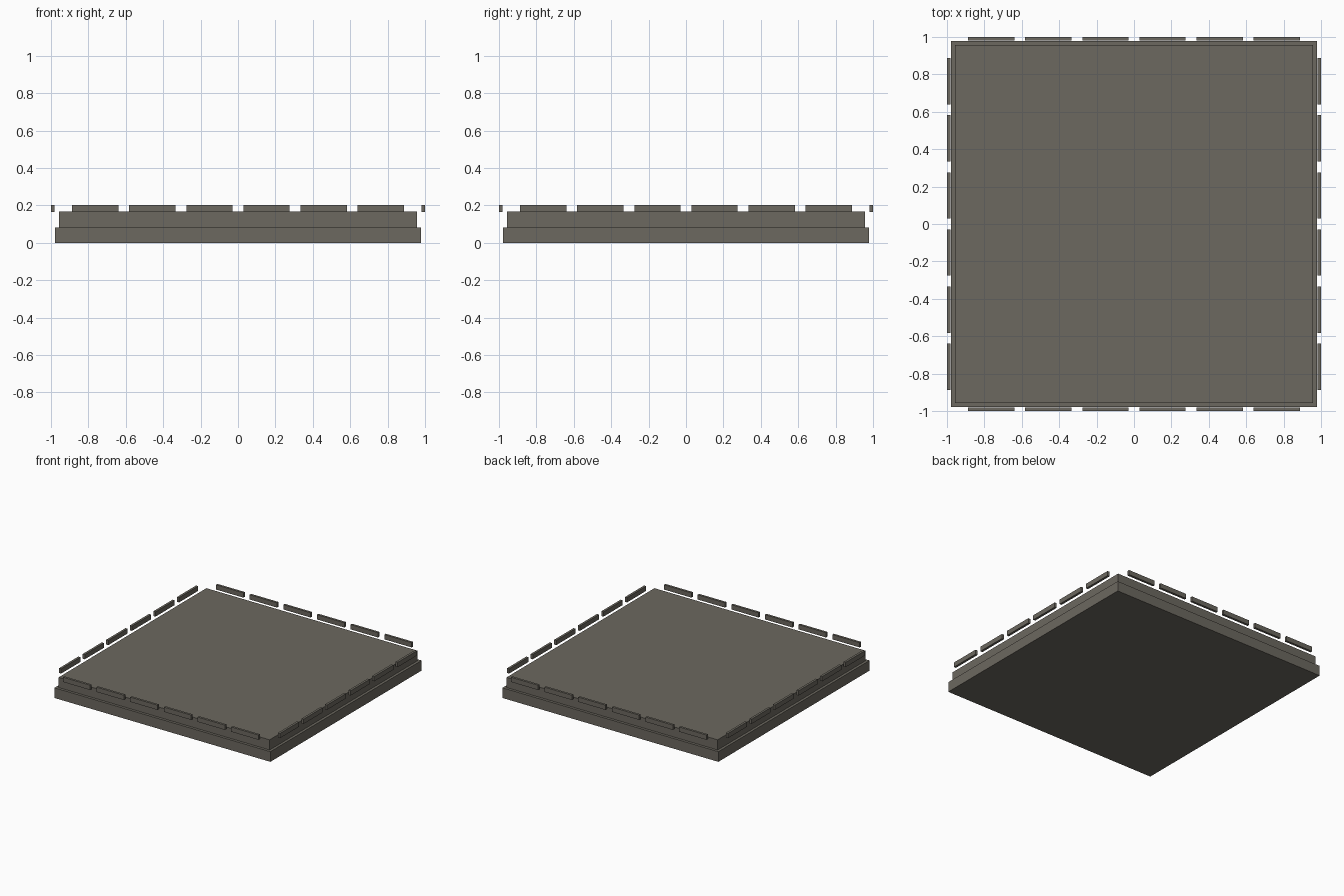
import bpy
from math import pi
from mathutils import Matrix, Vector

if "Cube" in bpy.data.objects:
    bpy.data.objects.remove(bpy.data.objects["Cube"])

stone = bpy.data.materials.new("warm_grey")
stone.diffuse_color = (0.15, 0.138, 0.115, 1)
stone.use_nodes = True
stone.node_tree.nodes["Principled BSDF"].inputs["Base Color"].default_value = stone.diffuse_color


def box(name, lo, hi, turn=0.0):
    """Box between two corners, optionally turned about the world z axis."""
    lo, hi = Vector(lo), Vector(hi)
    bpy.ops.mesh.primitive_cube_add(size=1)
    ob = bpy.context.object
    ob.name = name
    ob.data.transform(Matrix.Rotation(turn, 4, 'Z')
                      @ Matrix.Translation((lo + hi) / 2)
                      @ Matrix.Diagonal((*(hi - lo), 1)))
    ob.data.materials.append(stone)
    return ob


# Two stacked slabs, the upper one stepped in
LOW, UP = 0.978, 0.956
box("lower_slab", (-LOW, -LOW, 0), (LOW, LOW, 0.083))
box("upper_slab", (-UP, -UP, 0.083), (UP, UP, 0.166))

# Six thin trim blocks hovering outside each of the four edges
PITCH, HALF = 0.305, 0.124
for side, label in enumerate(("front", "right", "back", "left")):
    for i in range(6):
        c = (i - 2.5) * PITCH
        box(f"{label}_trim_block_{i + 1}", (c - HALF, -1.0, 0.164),
            (c + HALF, -0.981, 0.203), side * pi / 2)
